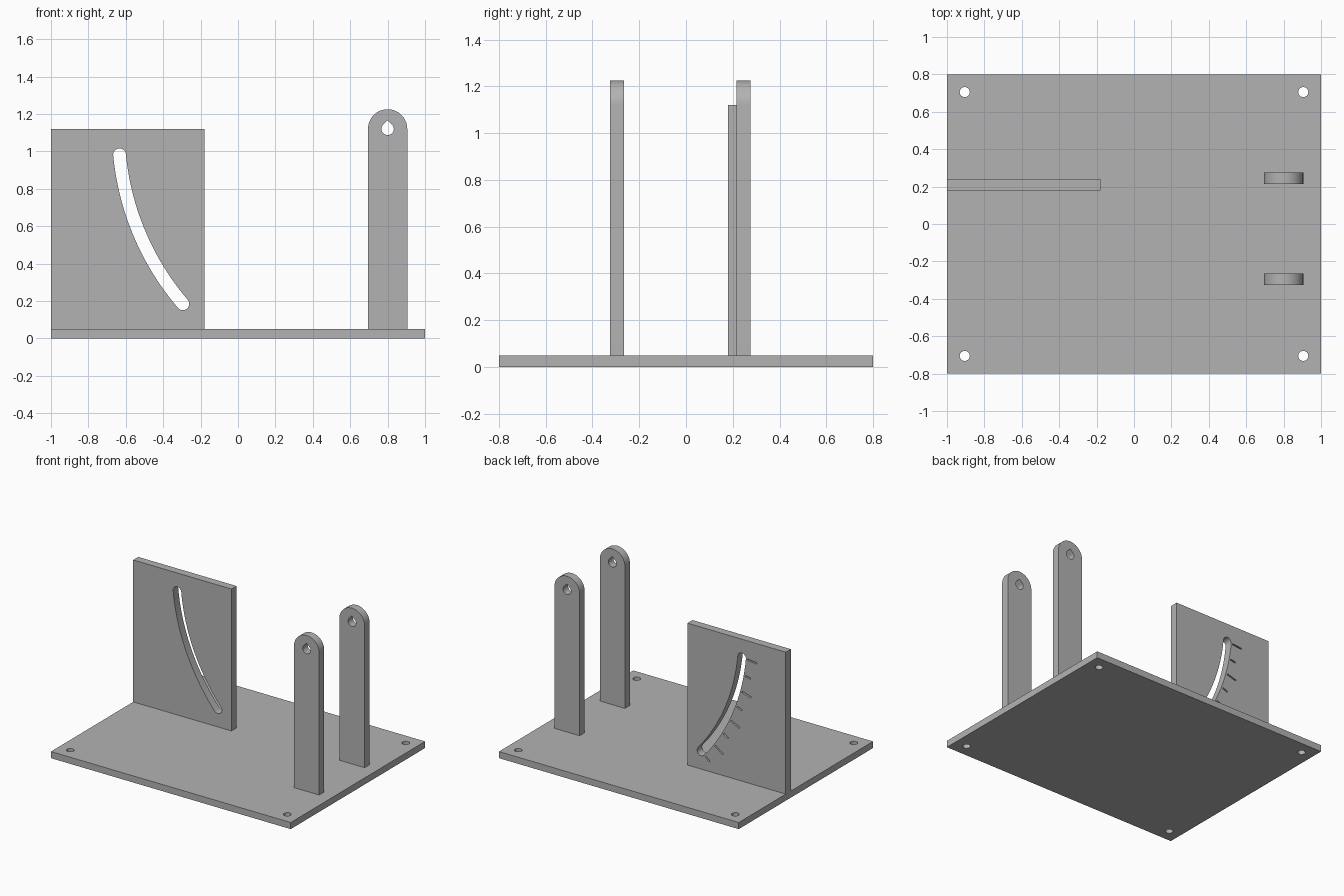
import bpy, bmesh
from math import cos, sin, pi, radians
from mathutils import Vector, Matrix

cube = bpy.data.objects.get("Cube")
if cube:
    bpy.data.objects.remove(cube, do_unlink=True)

GREY = (0.45, 0.45, 0.45, 1)
grey = bpy.data.materials.new("plain grey")
grey.use_nodes = True
grey.diffuse_color = GREY
grey.node_tree.nodes["Principled BSDF"].inputs["Base Color"].default_value = GREY

BASE_TOP = 0.05
PIVOT = (0.8, 1.12)          # shared centre of the post holes and the curved slot
SLOT_RADIUS, SLOT_HALF = 1.44, 0.034
SLOT_START, SLOT_END = 5.5, 40.5


def arc(centre, radius, start, end, steps):
    """Points along an arc, both ends included, angles in degrees."""
    angles = [radians(start + (end - start) * i / steps) for i in range(steps + 1)]
    return [(centre[0] + radius * cos(a), centre[1] + radius * sin(a)) for a in angles]


def rectangle(x0, x1, y0, y1):
    return [(x0, y0), (x1, y0), (x1, y1), (x0, y1)]


def finish(name, bm):
    bmesh.ops.recalc_face_normals(bm, faces=bm.faces)
    mesh = bpy.data.meshes.new(name)
    bm.to_mesh(mesh)
    bm.free()
    mesh.materials.append(grey)
    obj = bpy.data.objects.new(name, mesh)
    bpy.context.collection.objects.link(obj)
    return obj


def activate(obj):
    bpy.ops.object.select_all(action="DESELECT")
    obj.select_set(True)
    bpy.context.view_layer.objects.active = obj


def slab(name, loops, start, thickness, upright):
    """Extrude an outline with holes, along y when upright, otherwise along z."""
    bm = bmesh.new()
    edges = []
    for loop in loops:
        verts = [bm.verts.new((u, start, v) if upright else (u, v, start)) for u, v in loop]
        edges += [bm.edges.new((verts[i - 1], verts[i])) for i in range(len(verts))]
    axis = Vector((0, 1, 0)) if upright else Vector((0, 0, 1))
    bmesh.ops.triangle_fill(bm, edges=edges, use_beauty=True, normal=axis)
    top = bmesh.ops.extrude_face_region(bm, geom=bm.faces[:], use_keep_orig=True)["geom"]
    moved = [v for v in top if isinstance(v, bmesh.types.BMVert)]
    bmesh.ops.translate(bm, verts=moved, vec=axis * thickness)
    return finish(name, bm)


def smooth(obj):
    activate(obj)
    bpy.ops.object.shade_smooth_by_angle(angle=radians(30))


# Base plate with four screw holes
holes = [arc((x, y), 0.027, 0, 345, 23) for x in (-0.905, 0.905) for y in (-0.705, 0.705)]
smooth(slab("base_plate", [rectangle(-1, 1, -0.8, 0.8)] + holes, 0, BASE_TOP, False))

# Two round-topped posts with teardrop pivot holes
half = 0.105
post = [(PIVOT[0] - half, BASE_TOP), (PIVOT[0] + half, BASE_TOP)] + arc(PIVOT, half, 0, 180, 32)
teardrop = arc(PIVOT, 0.033, 135, 405, 24) + [(PIVOT[0], PIVOT[1] + 0.046)]
for name, y in (("front_post", -0.325), ("back_post", 0.215)):
    smooth(slab(name, [post, teardrop], y, 0.06, True))

# Upright panel with a curved slot swept about the pivot
first, last = 180 + SLOT_START, 180 + SLOT_END
cap_a = arc(PIVOT, SLOT_RADIUS, first, last, 1)
slot = arc(PIVOT, SLOT_RADIUS + SLOT_HALF, first, last, 40)
slot += arc(cap_a[1], SLOT_HALF, last, last + 180, 12)[1:-1]
slot += arc(PIVOT, SLOT_RADIUS - SLOT_HALF, last, first, 40)
slot += arc(cap_a[0], SLOT_HALF, first + 180, first + 360, 12)[1:-1]
panel = slab("slotted_panel", [rectangle(-1, -0.18, BASE_TOP, 1.12), slot], 0.18, 0.06, True)

# Scale marks engraved in the back of the panel, long and short by turns
bm = bmesh.new()
for i in range(8):
    length = 0.045 if i % 2 else 0.08
    angle = radians(SLOT_START + 5 * i)
    distance = 1.487 + length / 2
    place = Matrix.Translation((PIVOT[0] - distance * cos(angle), 0.24,
                                PIVOT[1] - distance * sin(angle)))
    turn = Matrix.Rotation(-angle, 4, "Y")
    size = Matrix.Diagonal((length, 0.03, 0.011, 1))
    bmesh.ops.create_cube(bm, size=1, matrix=place @ turn @ size)
marks = finish("scale_mark_cutter", bm)
marks.hide_render = True

cut = panel.modifiers.new("scale marks", "BOOLEAN")
cut.operation, cut.solver, cut.object = "DIFFERENCE", "EXACT", marks
activate(panel)
bpy.ops.object.modifier_apply(modifier=cut.name)
bpy.data.objects.remove(marks, do_unlink=True)
smooth(panel)
